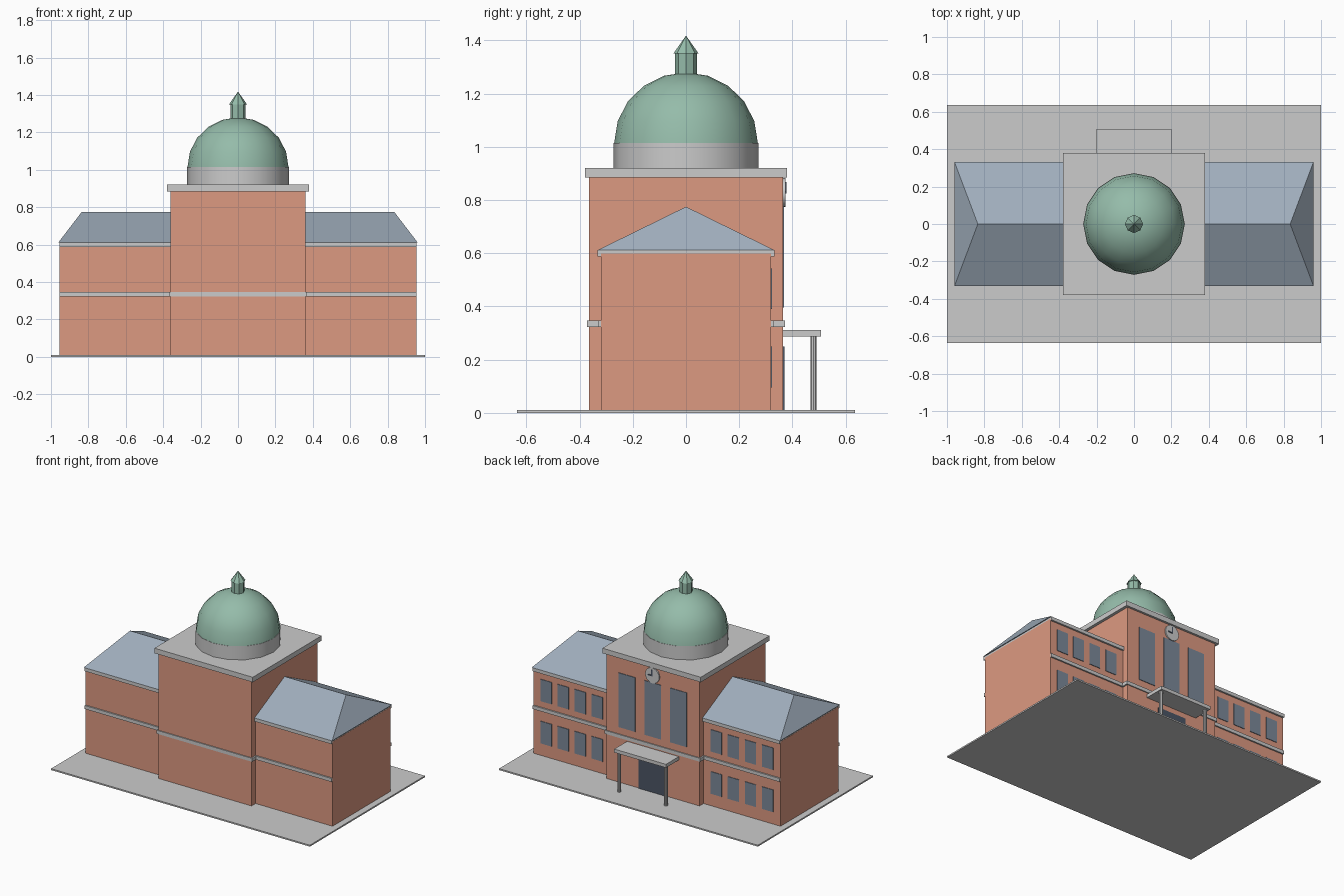
import bpy
import bmesh
from math import cos, sin, pi, radians

if "Cube" in bpy.data.objects:
    bpy.data.objects.remove(bpy.data.objects["Cube"])


def material(name, r, g, b):
    m = bpy.data.materials.new(name)
    m.diffuse_color = (r, g, b, 1)
    m.use_nodes = True
    m.node_tree.nodes["Principled BSDF"].inputs["Base Color"].default_value = m.diffuse_color
    return m


BRICK = material("brick", .72, .32, .22)
COPPER = material("copper", .30, .50, .40)
SLATE = material("slate", .35, .42, .50)
GLASS = material("glass", .20, .25, .32)
DARK = material("dark", .07, .09, .13)


def finish(name, bm, mat=None, smooth=False):
    bmesh.ops.recalc_face_normals(bm, faces=bm.faces)
    mesh = bpy.data.meshes.new(name)
    bm.to_mesh(mesh)
    bm.free()
    ob = bpy.data.objects.new(name, mesh)
    bpy.context.collection.objects.link(ob)
    if mat:
        mesh.materials.append(mat)
    if smooth:
        bpy.ops.object.select_all(action='DESELECT')
        ob.select_set(True)
        bpy.context.view_layer.objects.active = ob
        bpy.ops.object.shade_smooth_by_angle(angle=radians(35))
    return ob


def box(name, x, y, z, mat=None):
    """Box from (min, max) ranges on each axis."""
    bm = bmesh.new()
    bmesh.ops.create_cube(bm, size=1)
    for v in bm.verts:
        v.co = [(r[0] + r[1]) / 2 + c * (r[1] - r[0]) for r, c in zip((x, y, z), v.co)]
    return finish(name, bm, mat)


def lathe(name, profile, sides, mat=None, at=(0, 0), smooth=False):
    """Closed solid of revolution from (radius, z) points."""
    bm = bmesh.new()
    rings = []
    for r, z in profile:
        n = sides if r > 0 else 1
        rings.append([bm.verts.new((at[0] + r * cos(2 * pi * i / sides),
                                    at[1] + r * sin(2 * pi * i / sides), z)) for i in range(n)])
    for a, b in zip(rings, rings[1:]):
        for i in range(sides):
            j = (i + 1) % sides
            if len(b) == 1:
                bm.faces.new((a[i], a[j], b[0]))
            else:
                bm.faces.new((a[i], a[j], b[j], b[i]))
    for ring in (rings[0], rings[-1]):
        if len(ring) > 1:
            bm.faces.new(ring)
    return finish(name, bm, mat, smooth)


def slab(name, hx, hy, z0, z1, mat=None):
    return box(name, (-hx, hx), (-hy, hy), (z0, z1), mat)


# Ground plinth, wings and central block
slab("plinth", 1, .635, 0, .01)
slab("wings", .955, .32, .01, .60, BRICK)
slab("central_block", .36, .365, .01, .90, BRICK)

# Stone bands, eaves and cornice
slab("wing_band", .954, .33, .323, .347)
slab("central_band", .37, .372, .323, .347)
slab("wing_eaves", .954, .332, .588, .612)
slab("cornice", .38, .38, .885, .92)

# Hipped roof: box whose top is pinched into a ridge
roof = bmesh.new()
bmesh.ops.create_cube(roof, size=2)
for v in roof.verts:
    top = v.co.z > 0
    v.co = (v.co.x * (.835 if top else .96), 0 if top else v.co.y * .332, .775 if top else .612)
bmesh.ops.remove_doubles(roof, verts=roof.verts, dist=1e-4)
finish("hipped_roof", roof, SLATE)

# Drum, dome and lantern
lathe("drum", [(.272, .92), (.272, 1.015)], 16, smooth=True)
dome = [(.27 * cos(pi / 2 * i / 5), 1.015 + .265 * sin(pi / 2 * i / 5)) for i in range(5)]
lathe("dome", dome + [(0, 1.28)], 16, COPPER, smooth=True)
lathe("lantern", [(.041, 1.265), (.041, 1.35)], 8, COPPER)
lathe("lantern_cap", [(.048, 1.35), (0, 1.418)], 8, COPPER)

# Wing windows, two rows of four on each wing
for side in (-1, 1):
    for i in range(4):
        cx = side * (.46 + .132 * i)
        for z in ((.095, .25), (.39, .543)):
            box("wing_window", (cx - .043, cx + .043), (.31, .324), z, GLASS)

# Tall central windows and door
for cx in (-.2, 0, .2):
    box("tall_window", (cx - .064, cx + .064), (.355, .369), (.396, .775), GLASS)
box("door", (-.11, .11), (.355, .37), (.01, .25), DARK)

# Portico
box("portico_roof", (-.2, .2), (.36, .507), (.288, .312))
for cx in (-.18, .18):
    lathe("portico_column", [(.012, .01), (.012, .29)], 10, at=(cx, .479), smooth=True)

# Clock: disc turned to face the back, with two hands
clock = lathe("clock_face", [(.054, -.012), (.054, .012)], 20, smooth=True)
clock.rotation_euler.x = radians(-90)
clock.location = (0, .362, .828)
box("minute_hand", (-.004, .004), (.37, .378), (.824, .868), DARK)
box("hour_hand", (-.004, .032), (.37, .378), (.824, .832), DARK)
